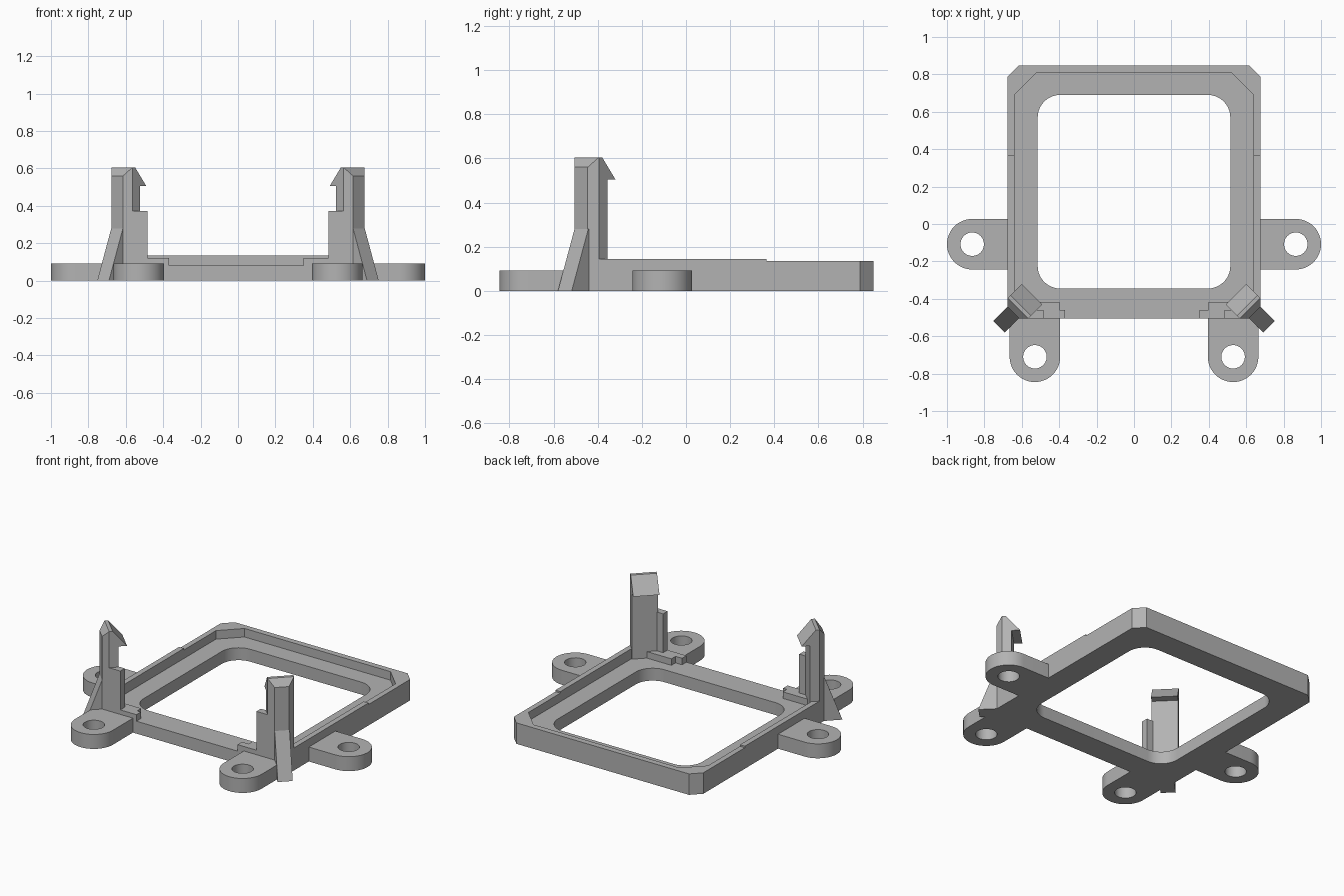
import bpy, bmesh
from math import radians, cos, sin
from mathutils import Vector

if "Cube" in bpy.data.objects:
    bpy.data.objects.remove(bpy.data.objects["Cube"], do_unlink=True)

GREY = bpy.data.materials.new("plain_grey")
GREY.use_nodes = True
GREY.diffuse_color = (0.45, 0.45, 0.45, 1)
GREY.node_tree.nodes["Principled BSDF"].inputs["Base Color"].default_value = GREY.diffuse_color


def finish(bm, name):
    bmesh.ops.recalc_face_normals(bm, faces=bm.faces)
    mesh = bpy.data.meshes.new(name)
    bm.to_mesh(mesh)
    bm.free()
    mesh.materials.append(GREY)
    obj = bpy.data.objects.new(name, mesh)
    bpy.context.collection.objects.link(obj)
    bpy.ops.object.select_all(action="DESELECT")
    obj.select_set(True)
    bpy.context.view_layer.objects.active = obj
    bpy.ops.object.shade_smooth_by_angle(angle=radians(30))
    return obj


def plate(name, loops, z0, z1):
    """Flat outline, with any further loops as holes, raised from z0 to z1."""
    bm = bmesh.new()
    edges = []
    for loop in loops:
        verts = [bm.verts.new((x, y, z0)) for x, y in loop]
        edges += [bm.edges.new((v, verts[i - 1])) for i, v in enumerate(verts)]
    bmesh.ops.triangle_fill(bm, use_beauty=True, use_dissolve=False, edges=edges)
    out = bmesh.ops.extrude_face_region(bm, geom=bm.faces[:])["geom"]
    moved = [g for g in out if isinstance(g, bmesh.types.BMVert)]
    bmesh.ops.translate(bm, verts=moved, vec=(0, 0, z1 - z0))
    return finish(bm, name)


def arc(cx, cy, r, a0, a1, n):
    return [(cx + r * cos(radians(a0 + (a1 - a0) * i / n)),
             cy + r * sin(radians(a0 + (a1 - a0) * i / n))) for i in range(n + 1)]


def box(x0, x1, y0, y1):
    return [(x0, y0), (x1, y0), (x1, y1), (x0, y1)]


def both(points):
    """Close a right-hand half outline with its mirror image."""
    return points + [(-x, y) for x, y in reversed(points)]


def diagonal(name, side, profile, s0, s1):
    """Sweep a (depth, height) profile across the corner diagonal, trimmed to the frame."""
    bm = bmesh.new()
    ends = [[bm.verts.new((side * (s + d) / 2, (s - d) / 2, z)) for d, z in profile]
            for s in (s0, s1)]
    for ring in ends:
        bm.faces.new(ring)
    for i in range(len(profile)):
        bm.faces.new((ends[0][i - 1], ends[0][i], ends[1][i], ends[1][i - 1]))
    if name.endswith("post"):
        for co, no in (((side * W, 0, 0), (side, 0, 0)), ((0, FRONT, 0), (0, -1, 0))):
            geom = bm.verts[:] + bm.edges[:] + bm.faces[:]
            cut = bmesh.ops.bisect_plane(bm, geom=geom, dist=1e-5, plane_co=Vector(co),
                                         plane_no=Vector(no), clear_outer=True)
            rim = [e for e in cut["geom_cut"] if isinstance(e, bmesh.types.BMEdge)]
            bmesh.ops.holes_fill(bm, edges=rim, sides=0)
    return finish(bm, name)


W, FRONT, BACK, CH = 0.675, -0.505, 0.848, 0.06
FLOOR, RIM, TAB = 0.08, 0.135, 0.093

# Base frame with a rounded window
outline = both([(W - CH, FRONT), (W, FRONT + CH), (W, BACK - CH), (W - CH, BACK)])
window = both(arc(0.395, -0.225, 0.12, -90, 0, 10) + arc(0.395, 0.57, 0.12, 0, 90, 10))
plate("base_frame", [outline, window], 0, FLOOR)

# Raised rim, open at the front
outer = [(W, -0.42), (W, BACK - CH), (W - CH, BACK)]
inner = [(0.64, -0.42), (0.64, 0.69), (0.52, 0.81)]
mirror = lambda pts: [(-x, y) for x, y in pts]
plate("rim", [outer + mirror(outer)[::-1] + mirror(inner) + inner[::-1]], FLOOR, RIM)

post = [(1.12, 0), (1.12, 0.56), (1.07, 0.605), (1.04, 0.605),
        (0.92, 0.505), (0.99, 0.505), (0.99, 0)]
brace = [(1.0, 0), (1.27, 0), (1.12, 0.28), (1.0, 0.28)]

for side, label in ((1, "left_"), (-1, "right_")):
    flip = lambda pts: [(side * x, y) for x, y in pts]

    # Mounting ears with screw holes
    ear = arc(0.865, -0.108, 0.135, -90, 90, 24) + [(0.66, 0.027), (0.66, -0.243)]
    hole = arc(0.865, -0.108, 0.063, 0, 345, 23)
    plate(label + "side_ear", [flip(ear), flip(hole)], 0, TAB)
    ear = arc(0.53, -0.71, 0.135, 180, 360, 24) + [(0.665, FRONT), (0.395, FRONT)]
    hole = arc(0.53, -0.71, 0.063, 0, 345, 23)
    plate(label + "front_ear", [flip(ear), flip(hole)], 0, TAB)

    # Raised shoulder along the side rim
    plate(label + "rim_shoulder", [flip(box(0.64, W, -0.42, 0.365))], RIM, 0.145)

    # Stepped stop and upright guide beside the post
    reach = 0.35 if side > 0 else 0.37
    step = [(reach, FRONT), (0.6, FRONT), (0.6, -0.418), (0.397, -0.418),
            (0.397, -0.46), (reach, -0.46)]
    plate(label + "stop_step", [flip(step)], FLOOR, 0.122)
    plate(label + "guide", [flip(box(0.485, 0.6, FRONT, -0.46))], 0.122, 0.372)

    # Hooked corner post and its sloping brace
    diagonal(label + "hook_post", side, post, 0.06, 0.28)
    diagonal(label + "post_brace", side, brace, 0.11, 0.235)
